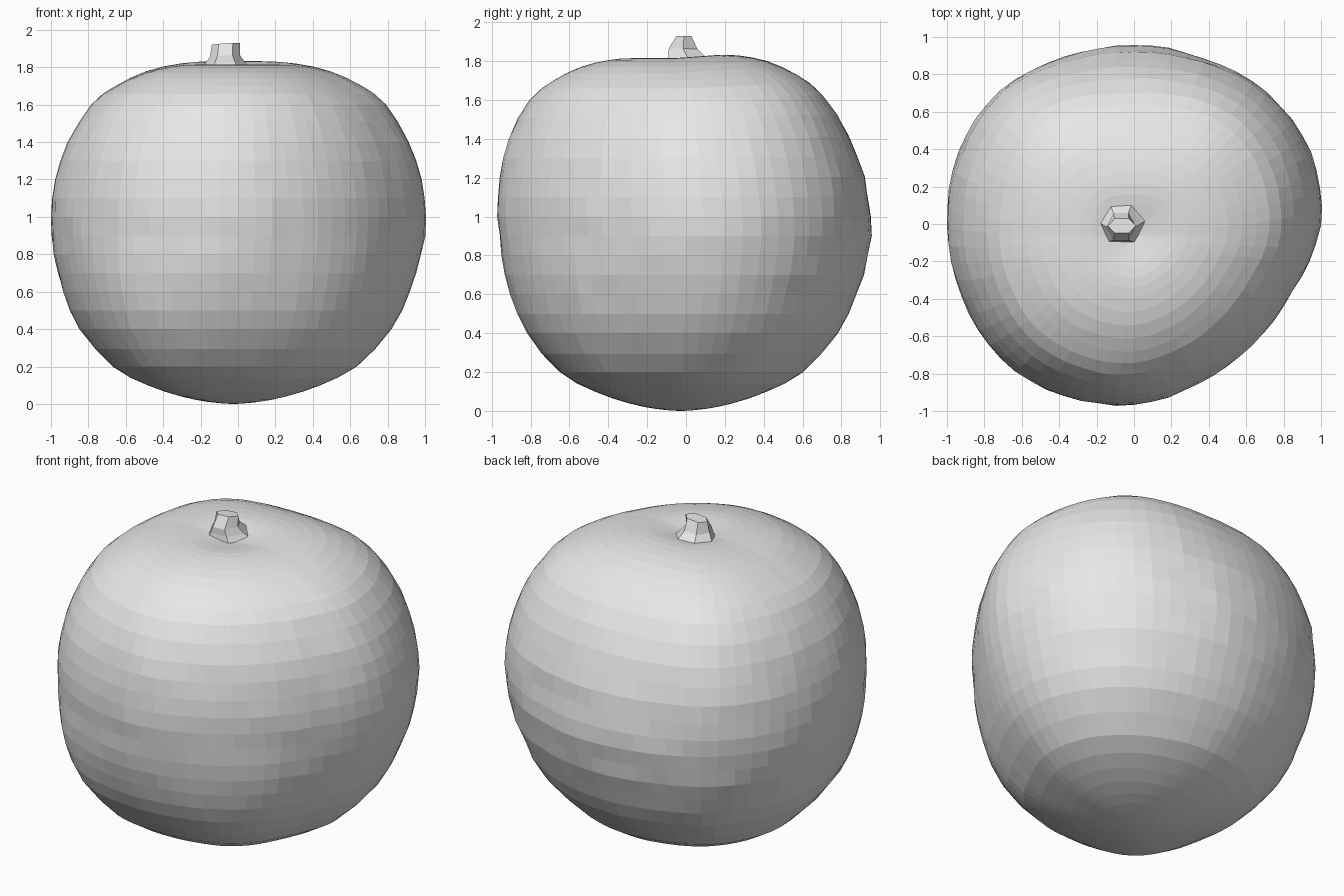
import bpy, bmesh, math
from mathutils import Vector, noise

cube = bpy.data.objects.get("Cube")
if cube:
    bpy.data.objects.remove(cube, do_unlink=True)

grey = bpy.data.materials.new("plain_grey")
grey.use_nodes = True
colour = (0.8, 0.8, 0.8, 1)
grey.diffuse_color = colour
grey.node_tree.nodes["Principled BSDF"].inputs["Base Color"].default_value = colour


def spline(points, t):
    """Catmull-Rom value at t along a list of 2D points."""
    i = min(int(t), len(points) - 2)
    f = t - i
    last = len(points) - 1
    a, b, c, d = (Vector(points[min(max(k, 0), last)]) for k in range(i - 1, i + 3))
    return 0.5 * (2 * b + (c - a) * f + (2 * a - 5 * b + 4 * c - d) * f ** 2
                  + (3 * b - a - 3 * c + d) * f ** 3)


def loft(name, rings):
    """Skin rings of equal length and close both ends."""
    bm = bmesh.new()
    loops = [[bm.verts.new(p) for p in ring] for ring in rings]
    n = len(loops[0])
    for lo, hi in zip(loops, loops[1:]):
        for i in range(n):
            j = (i + 1) % n
            bm.faces.new((lo[i], lo[j], hi[j], hi[i]))
    bm.faces.new(loops[0][::-1])
    bm.faces.new(loops[-1])
    mesh = bpy.data.meshes.new(name)
    bm.to_mesh(mesh)
    bm.free()
    mesh.materials.append(grey)
    obj = bpy.data.objects.new(name, mesh)
    bpy.context.collection.objects.link(obj)


# Fruit body: radius and height up the side, with an uneven plan outline
profile = [(0.01, 0), (0.13, 0.01), (0.28, 0.04), (0.46, 0.1), (0.65, 0.2),
           (0.83, 0.4), (0.925, 0.6), (0.98, 0.8), (1, 1), (0.975, 1.2),
           (0.91, 1.4), (0.785, 1.6), (0.65, 1.7), (0.5, 1.77),
           (0.35, 1.805), (0.23, 1.815), (0.12, 1.805), (0.01, 1.79)]
plan = [1, 1.02, 1, 0.965, 0.96, 0.97, 1.01, 1.015,
        1, 0.995, 1.01, 0.985, 0.96, 0.915, 0.9, 0.92]
wrapped = [(v, 0) for v in plan[-1:] + plan + plan[:2]]
SEGMENTS, STEPS = 64, 2
rings = []
for k in range((len(profile) - 1) * STEPS + 1):
    r, z = spline(profile, k / STEPS)
    shift_x = -0.025 * max(0, 1 - z)
    shift_y = -0.07 * max(0, z - 0.9) - 0.03 * max(0, 0.9 - z)
    ring = []
    for s in range(SEGMENTS):
        a = math.tau * s / SEGMENTS
        w = spline(wrapped, 1 + s * len(plan) / SEGMENTS).x
        # Squarer corners high at the back and low at the front
        w *= 1 + 0.12 * math.sin(2 * a) ** 2 * max(0, math.sin(a) * (z - 0.95))
        p = Vector((r * w * math.cos(a), r * w * math.sin(a), z))
        # Small lumps, plus faint level ridges round the back
        lump = 0.006 * noise.noise(p * 5) + 0.005 * noise.noise(p * 13)
        ridge = 0.004 * max(0, math.sin(a)) * math.sin(z * 38)
        grow = 1 + (lump + ridge) * min(1, r * 1.5)
        # The crown rises a little toward the back
        lift = 0.07 * max(0, p.y) * (z / 1.8) ** 6
        ring.append((p.x * grow + shift_x, p.y * grow + shift_y, max(0, z + lift)))
    rings.append(ring)
loft("fruit_body", rings)

# Stubby faceted stem, flared at the foot: centre x, y, z and half widths
levels = [(-0.07, 0.03, 1.77, 0.16, 0.15), (-0.07, 0.005, 1.82, 0.11, 0.11),
          (-0.07, -0.015, 1.86, 0.08, 0.085), (-0.065, -0.01, 1.925, 0.075, 0.045)]
stem_rings = []
for x, y, z, wide, deep in levels:
    ring = []
    for s in range(6):
        a = math.tau * s / 6
        ring.append((x + wide * math.cos(a), y + deep * math.sin(a),
                     z + 0.005 * math.sin(s * 5 + z)))
    stem_rings.append(ring)
loft("stem", stem_rings)
